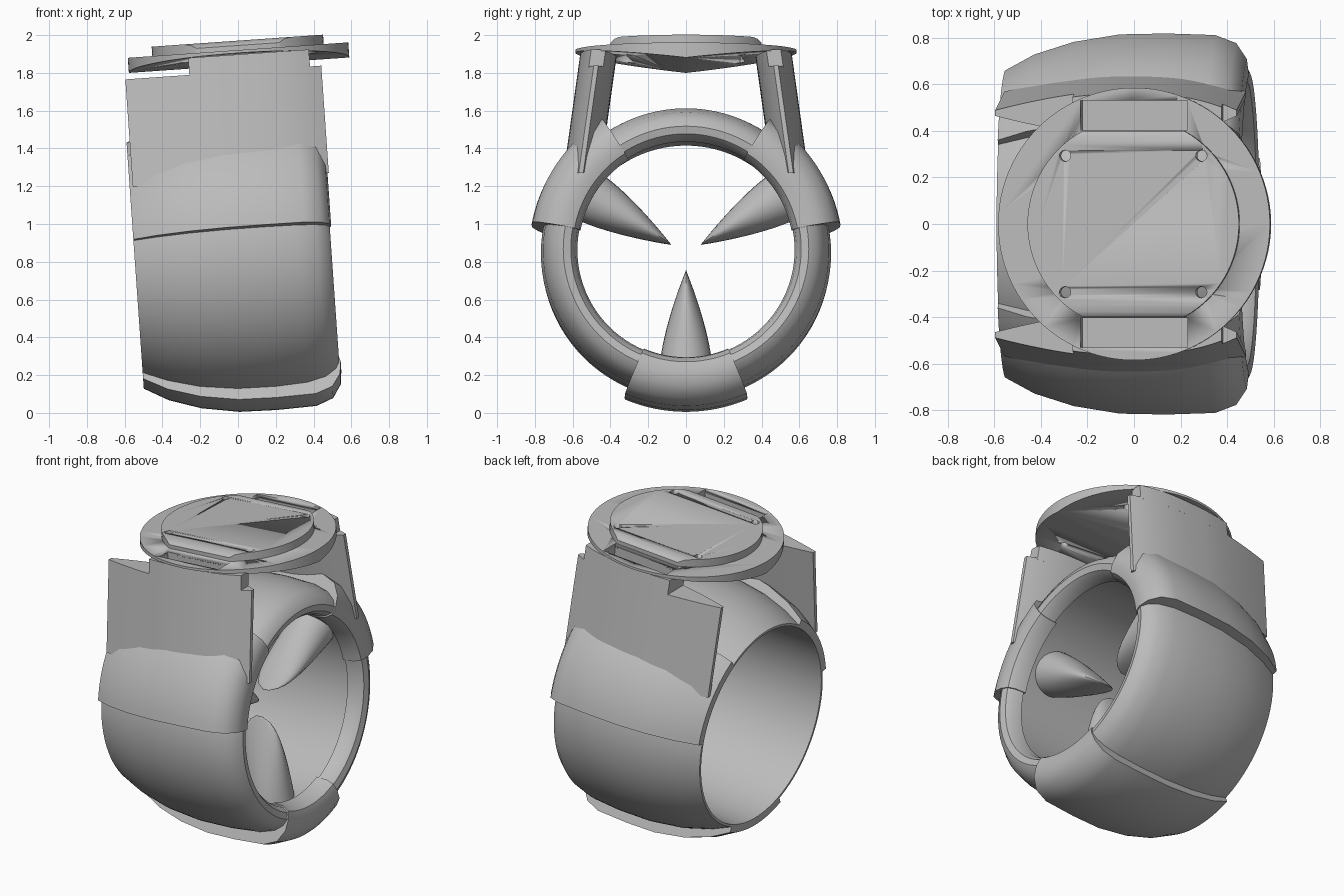
import bpy, bmesh, math
from mathutils import Matrix, Vector

if "Cube" in bpy.data.objects:
    bpy.data.objects.remove(bpy.data.objects["Cube"], do_unlink=True)

grey = bpy.data.materials.new("plain grey")
grey.use_nodes = True
grey.diffuse_color = (0.5, 0.5, 0.5, 1)
grey.node_tree.nodes["Principled BSDF"].inputs["Base Color"].default_value = (0.5, 0.5, 0.5, 1)

# Everything is built around the duct axis, then tilted into place
PLACE = Matrix.Translation((0, 0, 0.835)) @ Matrix.Rotation(-0.07, 4, 'Y')
MOUNT_U, MOUNT_TOP = 0.076, 1.083


def finish(bm, name, angle=40):
    bmesh.ops.recalc_face_normals(bm, faces=bm.faces)
    bm.transform(PLACE)
    mesh = bpy.data.meshes.new(name)
    bm.to_mesh(mesh)
    bm.free()
    obj = bpy.data.objects.new(name, mesh)
    bpy.context.collection.objects.link(obj)
    mesh.materials.append(grey)
    bpy.ops.object.select_all(action='DESELECT')
    obj.select_set(True)
    bpy.context.view_layer.objects.active = obj
    bpy.ops.object.shade_smooth_by_angle(angle=math.radians(angle))
    return obj


def loft(rings, closed=False):
    """Skin a list of point rings, capped unless they join up."""
    bm = bmesh.new()
    loops = [[bm.verts.new(p) for p in ring] for ring in rings]
    n = len(loops[0])
    pairs = list(zip(loops, loops[1:]))
    if closed:
        pairs.append((loops[-1], loops[0]))
    else:
        bm.faces.new(loops[0])
        bm.faces.new(loops[-1])
    for a, b in pairs:
        for i in range(n):
            j = (i + 1) % n
            bm.faces.new((a[i], a[j], b[j], b[i]))
    return bm


def sweep(profile, start, end, steps):
    full = end - start == 360
    rings = []
    for k in range(steps if full else steps + 1):
        a = math.radians(start + (end - start) * k / steps)
        rings.append([(u, r * math.cos(a), r * math.sin(a)) for u, r in profile])
    return loft(rings, full)


# Duct ring with a rounded lip and a thin trailing edge
duct = [(-.547, .635), (-.42, .69), (-.25, .738), (-.05, .765), (.15, .768), (.32, .757),
        (.42, .73), (.475, .69), (.495, .65), (.485, .61), (.45, .585), (.39, .575),
        (.385, .60), (.1, .605), (-.547, .62)]
finish(sweep(duct, 0, 360, 96), "duct_ring")

# Three raised pads wrapping the duct
pad = [(-.547, .67), (-.42, .74), (-.25, .795), (-.05, .828), (.15, .832), (.36, .825),
       (.45, .79), (.495, .72), (.503, .65), (.49, .6), (.45, .576), (.38, .568),
       (.38, .61), (.1, .615), (-.547, .628)]
for name, start in (("left_pad", 10.5), ("right_pad", 122.5), ("bottom_pad", 247)):
    finish(sweep(pad, start, start + (46 if name == "bottom_pad" else 47), 16), name)


# Three fins pointing at the duct axis
def fin():
    rings = []
    for k in range(17):
        s = min(k / 16, 0.995)
        r = 0.62 - 0.53 * s
        wide = 0.14 * (1 - s ** 1.5)
        chord = 0.14 * (1 - s ** 5) ** 0.5
        rings.append([(0.2 - 0.05 * s + chord * math.cos(t), wide * math.sin(t), -r)
                      for t in (i * math.tau / 24 for i in range(24))])
    return loft(rings)


for name, turn in (("bottom_fin", 0), ("left_fin", 120), ("right_fin", 240)):
    bm = fin()
    bm.transform(Matrix.Rotation(math.radians(turn), 4, 'X'))
    finish(bm, name)


# Lens-shaped struts from the pads up to the mount
def half_thick(u):
    v = (u + 0.01) / 0.52
    return 0.012 + 0.085 * (1 - min(abs(v), 1) ** (1.6 if v < 0 else 3))


def strut(u0, u1, w0, w1, side):
    us = [u0 + (u1 - u0) * i / 24 for i in range(25)]
    rings = []
    for w in (w0, w1):
        mid = 0.465 + 0.14 * (1.05 - w)
        ring = [(u, side * (mid + half_thick(u)), w) for u in us]
        ring += [(u, side * (mid - half_thick(u)), w) for u in reversed(us)]
        rings.append(ring)
    return loft(rings)


necks = []
for side, label in ((1, "left"), (-1, "right")):
    finish(strut(-.53, .51, .40, .97, side), label + "_strut")
    necks.append(finish(strut(-.19, .45, .96, 1.06, side), label + "_neck"))


def disc(radius, low, high, segments=96):
    bm = bmesh.new()
    bmesh.ops.create_cone(bm, cap_ends=True, segments=segments, radius1=radius, radius2=radius,
                          depth=high - low,
                          matrix=Matrix.Translation((MOUNT_U, 0, (low + high) / 2)))
    return bm


def slice_off(bm, co, normal, clear=True):
    geom = bm.verts[:] + bm.edges[:] + bm.faces[:]
    cut = bmesh.ops.bisect_plane(bm, geom=geom, plane_co=co, plane_no=normal, clear_outer=clear)
    if clear:
        edges = [e for e in cut["geom_cut"] if isinstance(e, bmesh.types.BMEdge)]
        bmesh.ops.contextual_create(bm, geom=edges)


# Mount flange with a shallow keel underneath
bm = disc(0.585, MOUNT_TOP - 0.08, MOUNT_TOP)
slice_off(bm, (0, 0, 0), (0, 1, 0), False)
for v in bm.verts:
    if v.co.z < MOUNT_TOP - 0.01:
        v.co.z += 0.065 * abs(v.co.y) / 0.585
flange = finish(bm, "mount_flange", 30)

# Top plate trimmed flat and sloped at both ends
top = MOUNT_TOP + 0.05
bm = disc(0.455, MOUNT_TOP - 0.004, top)
for side in (1, -1):
    slice_off(bm, (0, side * 0.40, 0), (0, side, 0))
    slice_off(bm, (0, side * 0.35, top), (0, side * 0.25, 1))
    slice_off(bm, (0, side * 0.38, top - 0.0075), (0, side * 0.9, 1))
plate = finish(bm, "top_plate", 30)

# Cable slots and bolt holes
bm = bmesh.new()
for side in (1, -1):
    bmesh.ops.create_cube(bm, size=1, matrix=Matrix.Translation((MOUNT_U, side * 0.467, 1.09))
                          @ Matrix.Diagonal((0.46, 0.125, 0.24, 1)))
    for x in (-0.293, 0.293):
        bmesh.ops.create_cone(bm, cap_ends=True, segments=24, radius1=0.024, radius2=0.024, depth=0.4,
                              matrix=Matrix.Translation((MOUNT_U + x, side * 0.293, 1.08)))
cutter = finish(bm, "slot_cutter")
cutter.hide_render = True
for obj in [flange, plate] + necks:
    mod = obj.modifiers.new("openings", 'BOOLEAN')
    mod.object = cutter
    mod.operation = 'DIFFERENCE'
    mod.solver = 'EXACT'
    bpy.context.view_layer.objects.active = obj
    bpy.ops.object.modifier_apply(modifier=mod.name)
bpy.data.objects.remove(cutter, do_unlink=True)
